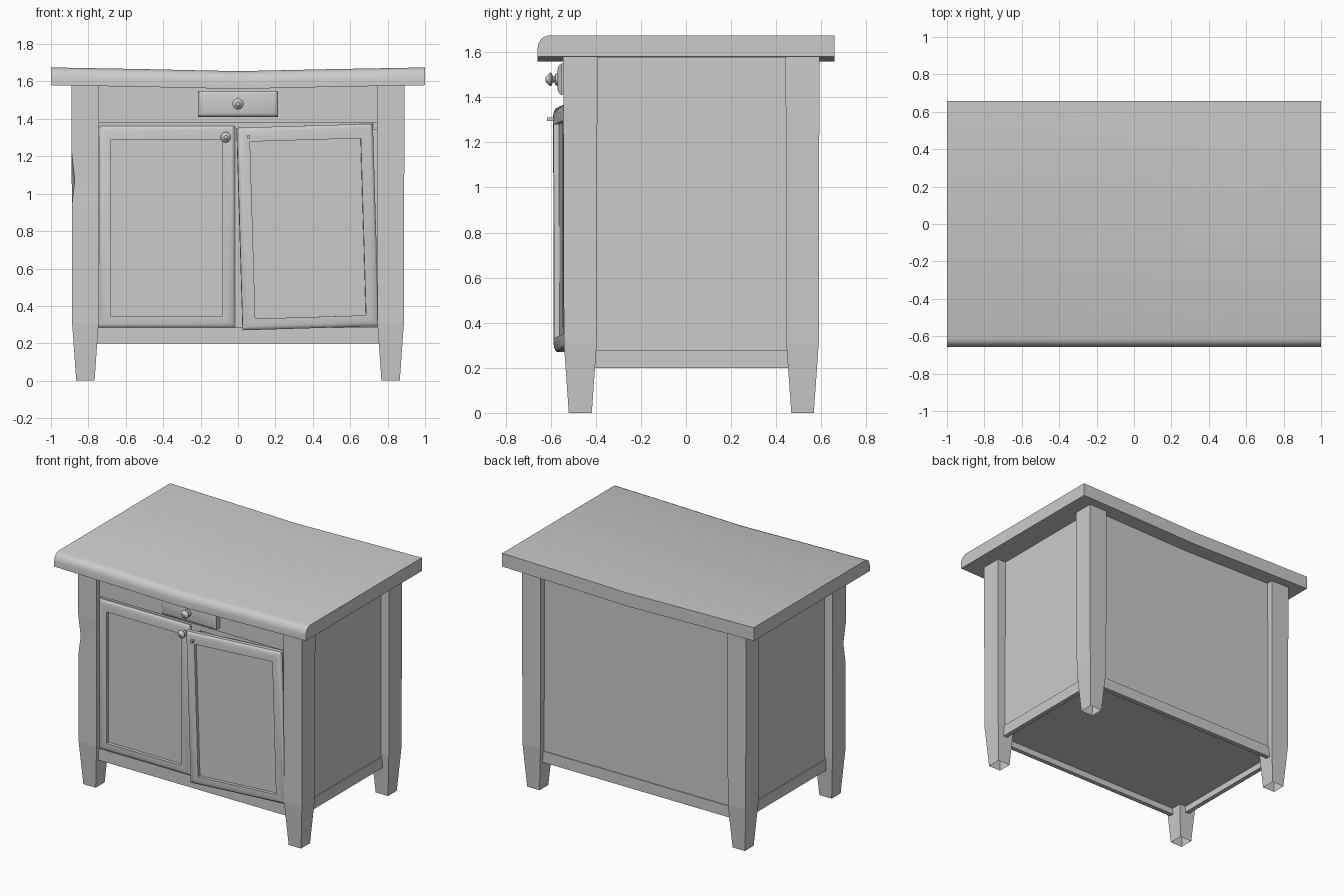
import bpy, bmesh, math
from mathutils import Euler

if "Cube" in bpy.data.objects:
    bpy.data.objects.remove(bpy.data.objects["Cube"])


def finish(name, bm, smooth=None):
    bmesh.ops.recalc_face_normals(bm, faces=bm.faces)
    me = bpy.data.meshes.new(name)
    bm.to_mesh(me)
    bm.free()
    ob = bpy.data.objects.new(name, me)
    bpy.context.collection.objects.link(ob)
    if smooth:
        bpy.context.view_layer.objects.active = ob
        ob.select_set(True)
        bpy.ops.object.shade_smooth_by_angle(angle=math.radians(smooth))
        ob.select_set(False)
    return ob


def loft(name, rings, smooth=None, open_start=False):
    """Skin equal-length rings of points and cap the ends."""
    bm = bmesh.new()
    vs = [[bm.verts.new(p) for p in r] for r in rings]
    n = len(vs[0])
    for a, b in zip(vs, vs[1:]):
        for i in range(n):
            j = (i + 1) % n
            bm.faces.new((a[i], a[j], b[j], b[i]))
    if not open_start:
        bm.faces.new(vs[0])
    bm.faces.new(vs[-1])
    return finish(name, bm, smooth)


def box(name, x0, x1, y0, y1, z0, z1):
    return loft(name, [[(x0, y0, z), (x1, y0, z), (x1, y1, z), (x0, y1, z)] for z in (z0, z1)])


def plaque(name, w, h, steps):
    """Rectangular board facing -y, shaped by (inset, y, z shift) steps."""
    rings = []
    for d, y, s in steps:
        a, b = w / 2 - d, h / 2 - d
        rings.append([(-a, y, s - b), (a, y, s - b), (a, y, s + b), (-a, y, s + b)])
    return loft(name, rings, 35)


def knob(name, loc, s=1.0):
    prof = [(.026, .004), (.026, -.006), (.013, -.012), (.013, -.018),
            (.028, -.024), (.030, -.030), (.022, -.038), (.010, -.050)]
    rings = [[(r * s * math.cos(k * math.tau / 12), y * s, r * s * math.sin(k * math.tau / 12))
              for k in range(12)] for r, y in prof]
    ob = loft(name, rings, 40)
    ob.location = loc
    return ob


# sagging worktop with a rounded front edge
profile = [(-.658, 1.58), (-.658, 1.62), (-.653, 1.642), (-.641, 1.66), (-.63, 1.668),
           (-.61, 1.675), (.658, 1.675), (.658, 1.58)]
loft("worktop", [[(x, y, z + s) for y, z in profile]
                 for x, s in ((-1, 0), (-.5, -.009), (0, -.02), (.5, -.009), (1, 0))], 30)

# tapered legs, open underneath; the front left one has a chipped corner
for sx, side in ((-1, "left"), (1, "right")):
    for y0, y1, end in ((-.545, -.393, "front"), (.442, .592, "back")):
        chipped = sx < 0 and end == "front"
        levels = [(0, .025), (.31, .003)]
        if chipped:
            levels += [(.94, .002), (1.07, .001), (1.22, .001)]
        levels.append((1.592, 0))
        rings = []
        for z, t in levels:
            a, b = sx * (.89 - t), sx * (.742 + t)
            c = .016 if chipped and z == 1.07 else 0
            rings.append([(a + c, y0 + t + c / 3, z), (b, y0 + t, z),
                          (b, y1 - t, z), (a, y1 - t, z)])
        loft(f"{end}_{side}_leg", rings, open_start=True)

# side panels and lower side rails
for s, side in ((-1, "left"), (1, "right")):
    box(f"{side}_panel", *sorted((s * .80, s * .825)), -.41, .46, .27, 1.592)
    box(f"{side}_rail", *sorted((s * .80, s * .832)), -.41, .46, .2, .28)

# back panel, back rail and floor
box("back_panel", -.76, .76, .525, .546, .27, 1.59)
box("back_rail", -.76, .76, .52, .553, .2, .28)
box("floor", -.81, .81, -.49, .53, .245, .27)

# front frame
box("front_bottom_rail", -.76, .76, -.512, -.48, .2, .285)
box("front_top_rail", -.76, .76, -.512, -.48, 1.38, 1.59)
box("front_rail_lip", -.76, .76, -.502, -.48, 1.34, 1.385)
box("center_stile", -.03, .05, -.502, -.48, .27, 1.39)

# doors: the right one hangs loose and slightly open
steps = [(0, .025, 0), (0, -.004, 0), (.006, -.010, 0), (.018, -.016, 0), (.034, -.02, 0),
         (.068, -.02, -.008), (.068, .004, -.008)]
left_door = plaque("left_door", .73, 1.08, steps)
left_door.location = (-.382, -.503, .823)
right_door = plaque("right_door", .73, 1.083, steps)
rot = Euler((0, -.03, .065))
right_door.location = (.373, -.547, .822)
right_door.rotation_euler = rot

# drawer front
drawer = plaque("drawer_front", .43, .14,
                [(0, .05, 0), (0, -.006, 0), (.006, -.014, 0), (.016, -.02, 0), (.026, -.023, 0)])
drawer.location = (0, -.547, 1.48)

# knobs, and the bare peg left on the loose door
knob("drawer_knob", (0, -.572, 1.48), 1.02)
knob("door_knob", (-.065, -.523, 1.302), .95)
peg = box("bare_peg", -.008, .008, -.03, .02, -.008, .008)
peg.location = (.055, -.587, 1.303)
peg.rotation_euler = rot
